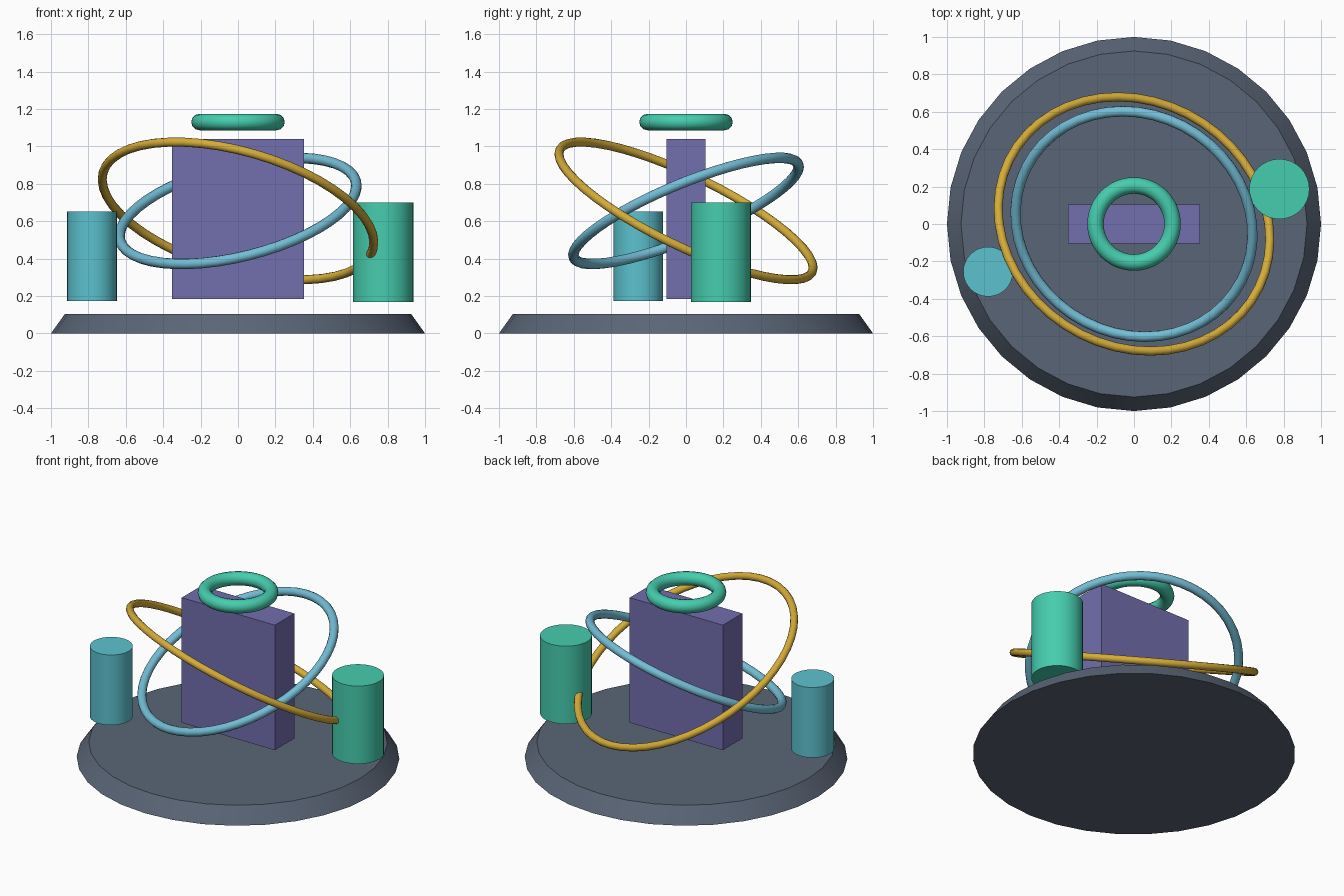
import bpy
from math import radians

cube = bpy.data.objects.get("Cube")
if cube:
    bpy.data.objects.remove(cube, do_unlink=True)


def material(name, r, g, b):
    """Flat material from display-space 0-255 values, stored as linear."""
    color = [((c / 255 + 0.055) / 1.055) ** 2.4 for c in (r, g, b)] + [1.0]
    mat = bpy.data.materials.new(name)
    mat.use_nodes = True
    mat.diffuse_color = color
    mat.node_tree.nodes["Principled BSDF"].inputs["Base Color"].default_value = color
    return mat


slate = material("slate grey", 90, 101, 118)
violet = material("muted violet", 114, 110, 174)
green = material("sea green", 70, 205, 174)
cyan = material("cyan", 92, 194, 207)
sky = material("sky blue", 116, 190, 214)
gold = material("gold", 212, 172, 56)


def finish(name, mat, smooth=True):
    obj = bpy.context.object
    obj.name = name
    obj.data.materials.append(mat)
    if smooth:
        bpy.ops.object.shade_smooth_by_angle(angle=radians(35))
    return obj


def column(name, mat, x, y, bottom, top, r_bottom, r_top):
    bpy.ops.mesh.primitive_cone_add(
        vertices=32, radius1=r_bottom, radius2=r_top, depth=top - bottom,
        location=(x, y, (bottom + top) / 2))
    return finish(name, mat)


def ring(name, mat, z, major, minor, tilt_x=0, tilt_y=0):
    bpy.ops.mesh.primitive_torus_add(
        major_segments=48, minor_segments=12, major_radius=major,
        minor_radius=minor, location=(0, 0, z),
        rotation=(radians(tilt_x), radians(tilt_y), 0))
    obj = finish(name, mat, smooth=False)
    bpy.ops.object.shade_smooth()
    return obj


# Bevelled round base
column("base", slate, 0, 0, 0, 0.105, 1.0, 0.925)

# Floating central slab
bpy.ops.mesh.primitive_cube_add(size=1, location=(0, 0, 0.612))
bpy.context.object.scale = (0.704, 0.21, 0.855)
finish("central_slab", violet, smooth=False)

# Floating side cylinders
column("left_cylinder", green, 0.777, 0.187, 0.168, 0.7, 0.161, 0.161)
column("right_cylinder", cyan, -0.78, -0.255, 0.172, 0.652, 0.133, 0.133)

# Level ring on top and the two tilted orbit rings
ring("top_ring", green, 1.13, 0.206, 0.044)
ring("inner_orbit_ring", sky, 0.655, 0.65, 0.028, 22, -14)
ring("outer_orbit_ring", gold, 0.655, 0.75, 0.024, -25, 16)
